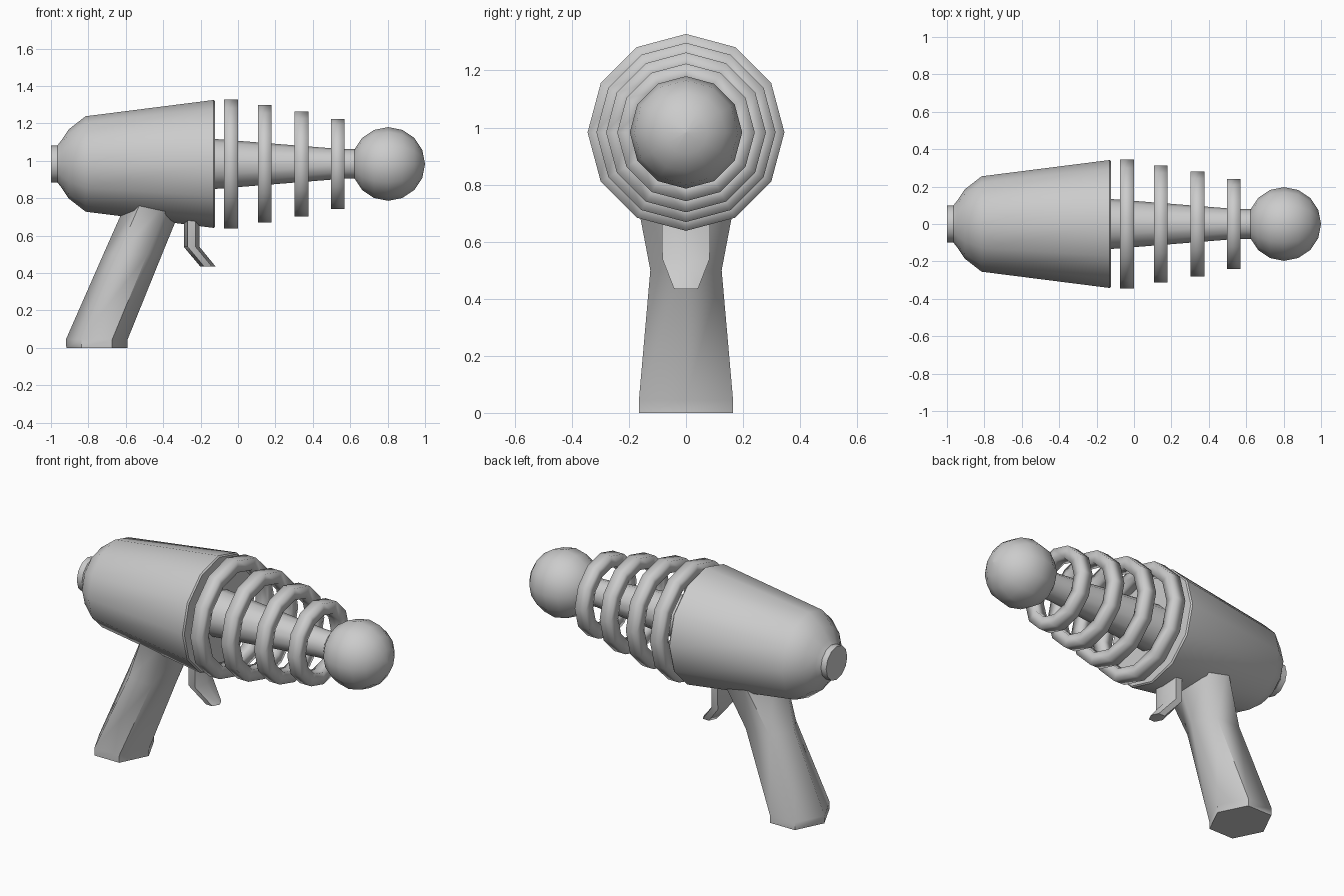
import bpy, bmesh
from math import sin, cos, pi, radians

if "Cube" in bpy.data.objects:
    bpy.data.objects.remove(bpy.data.objects["Cube"])

AXIS_Z = 0.983
SIDES = 12


def finish(name, bm, angle):
    bmesh.ops.remove_doubles(bm, verts=bm.verts, dist=1e-5)
    bmesh.ops.recalc_face_normals(bm, faces=bm.faces)
    mesh = bpy.data.meshes.new(name)
    bm.to_mesh(mesh)
    bm.free()
    obj = bpy.data.objects.new(name, mesh)
    bpy.context.collection.objects.link(obj)
    bpy.ops.object.select_all(action='DESELECT')
    obj.select_set(True)
    bpy.context.view_layer.objects.active = obj
    bpy.ops.object.shade_smooth_by_angle(angle=radians(angle))
    return obj


def loft(name, loops, angle=40, closed=False):
    """Skin a list of equal-length point loops, capped or joined end to end."""
    bm = bmesh.new()
    rows = [[bm.verts.new(p) for p in loop] for loop in loops]
    n = len(rows[0])
    pairs = list(zip(rows, rows[1:]))
    if closed:
        pairs.append((rows[-1], rows[0]))
    for a, b in pairs:
        for i in range(n):
            j = (i + 1) % n
            bm.faces.new((a[i], a[j], b[j], b[i]))
    if not closed:
        bm.faces.new(rows[0])
        bm.faces.new(rows[-1])
    return finish(name, bm, angle)


def circle(x, r):
    return [(x, r * sin(2 * pi * i / SIDES), AXIS_Z + r * cos(2 * pi * i / SIDES))
            for i in range(SIDES)]


def hexagon(cx, z, hx, hy):
    return [(cx + hx * px, hy * py, z) for px, py in
            ((1, 0), (.5, 1), (-.5, 1), (-1, 0), (-.5, -1), (.5, -1))]


# Body shell with rear knob
body = [(-1.0, .10), (-.965, .10), (-.945, .125), (-.905, .185), (-.815, .255),
        (-.13, .342), (-.122, .335)]
loft("body", [circle(x, r) for x, r in body])

# Tapered barrel
loft("barrel", [circle(x, r) for x, r in ((-.14, .135), (.56, .079), (.66, .079))])

# Muzzle ball
ball = [(.803 - .197 * cos(pi * k / 8), max(.0005, .197 * sin(pi * k / 8)))
        for k in range(9)]
loft("muzzle_ball", [circle(x, r) for x, r in ball], 50)

# Cooling rings, shrinking toward the muzzle
for k, (x, r) in enumerate(((-.038, .345), (.143, .314), (.34, .28), (.533, .241))):
    h = .037
    section = [(x - h, r), (x + h, r), (x + h, r - .07), (x - h, r - .07)]
    loft(f"cooling_ring_{k + 1}", [circle(a, b) for a, b in section], 95, True)

# Raked grip
grip = [(-.755, 0, .163, .164), (-.755, .045, .165, .165),
        (-.563, .5, .157, .125), (-.435, .8, .152, .182)]
loft("grip", [hexagon(*g) for g in grip], 62)

# Trigger
trigger = [(-.248, .72, .042, .085), (-.248, .54, .042, .083), (-.161, .435, .041, .042)]
loft("trigger", [hexagon(*t) for t in trigger], 62)
